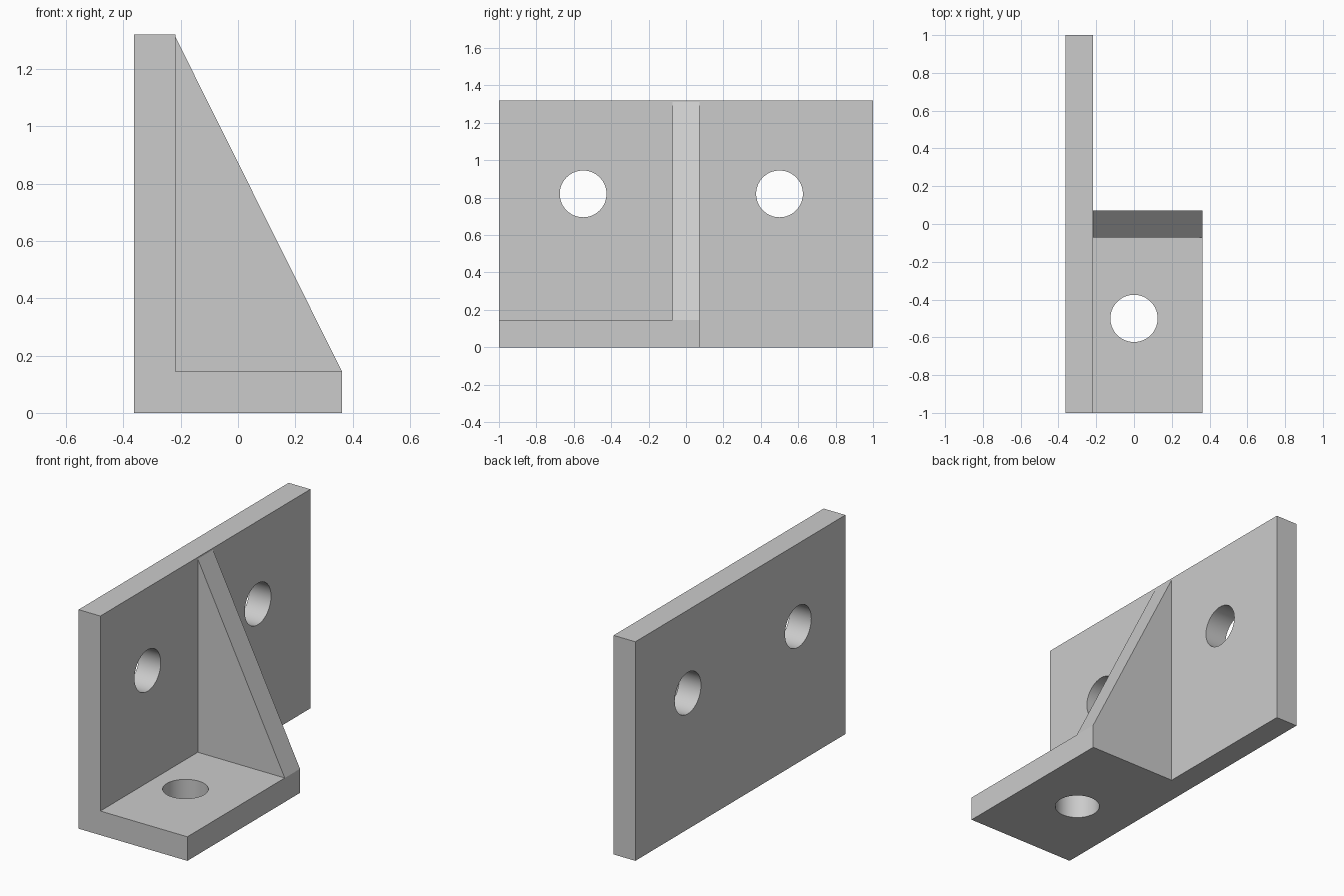
import bpy
import bmesh
from math import pi
from mathutils import Vector, Matrix

cube = bpy.data.objects.get("Cube")
if cube:
    bpy.data.objects.remove(cube, do_unlink=True)

# Overall sizes
X = 0.3625          # half depth of the foot
T = 0.145           # sheet thickness
H = 1.32            # wall height
FACE = -X + T       # inner face of the wall
MID = -X + T / 2    # middle of the wall thickness
HOLE = 0.125

grey = bpy.data.materials.new("plain_grey")
grey.use_nodes = True
colour = (0.6, 0.6, 0.6, 1)
grey.diffuse_color = colour
grey.node_tree.nodes["Principled BSDF"].inputs["Base Color"].default_value = colour


def add_object(name, bm):
    bmesh.ops.recalc_face_normals(bm, faces=bm.faces)
    mesh = bpy.data.meshes.new(name)
    bm.to_mesh(mesh)
    bm.free()
    obj = bpy.data.objects.new(name, mesh)
    bpy.context.collection.objects.link(obj)
    mesh.materials.append(grey)
    return obj


def extrude_profile(name, profile, y0, y1):
    """Extrude an x-z outline along y."""
    bm = bmesh.new()
    face = bm.faces.new([bm.verts.new((x, y0, z)) for x, z in profile])
    grown = bmesh.ops.extrude_face_region(bm, geom=[face])["geom"]
    verts = [v for v in grown if isinstance(v, bmesh.types.BMVert)]
    bmesh.ops.translate(bm, verts=verts, vec=Vector((0, y1 - y0, 0)))
    return add_object(name, bm)


def drill(name, centre, rotation):
    bm = bmesh.new()
    bmesh.ops.create_cone(bm, cap_ends=True, segments=64, radius1=HOLE, radius2=HOLE,
                          depth=T * 2, matrix=Matrix.Translation(centre) @ rotation)
    return add_object(name, bm)


def combine(target, other, operation):
    mod = target.modifiers.new(operation.lower(), 'BOOLEAN')
    mod.operation = operation
    mod.solver = 'EXACT'
    mod.object = other
    bpy.context.view_layer.objects.active = target
    bpy.ops.object.modifier_apply(modifier=mod.name)
    bpy.data.objects.remove(other, do_unlink=True)


# Wall plate, foot plate and triangular rib become one solid
bracket = extrude_profile("bracket", [(-X, 0), (FACE, 0), (FACE, H), (-X, H)], -1, 1)
foot = extrude_profile("foot", [(MID, 0), (X, 0), (X, T), (MID, T)], -1, T / 2)
rib = extrude_profile("rib", [(MID, 0), (X, 0), (X, T), (FACE, H - 0.01), (MID, H - 0.01)],
                      -T / 2, T / 2)
combine(foot, rib, 'UNION')
combine(bracket, foot, 'UNION')

# Bolt holes: two through the wall, one through the foot
sideways = Matrix.Rotation(pi / 2, 4, 'Y')
for y in (-0.55, 0.5):
    combine(bracket, drill("wall_hole", (MID, y, 0.82), sideways), 'DIFFERENCE')
combine(bracket, drill("foot_hole", (0, -0.5, T / 2), Matrix.Identity(4)), 'DIFFERENCE')

# Smooth hole walls, crisp plate edges
bpy.ops.object.select_all(action='DESELECT')
bracket.select_set(True)
bpy.context.view_layer.objects.active = bracket
bpy.ops.object.shade_smooth_by_angle(angle=pi / 9)
